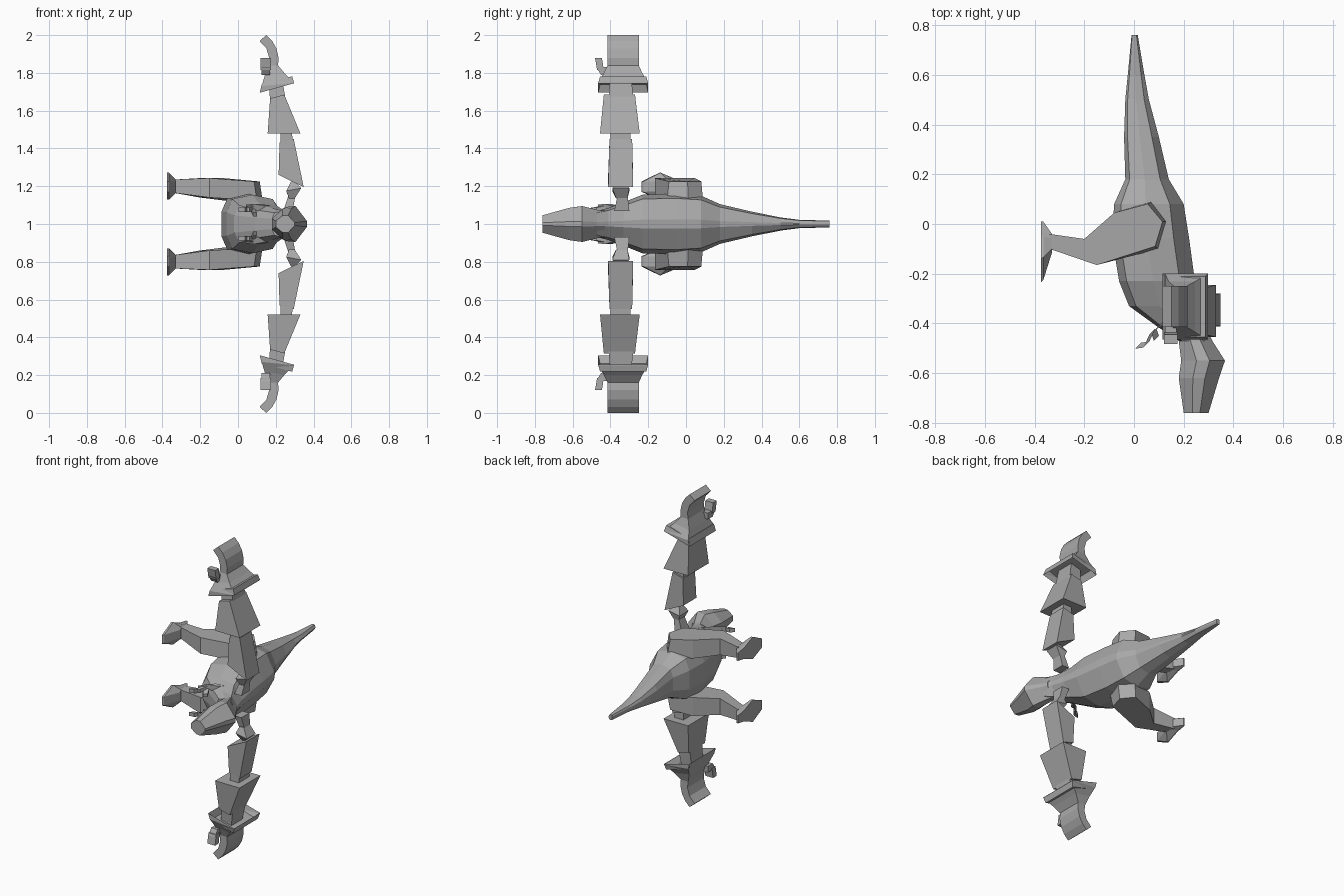
import bpy, bmesh
from mathutils import Vector

cube = bpy.data.objects.get("Cube")
if cube:
    bpy.data.objects.remove(cube, do_unlink=True)

gray = bpy.data.materials.new("mid_gray")
gray.use_nodes = True
gray.diffuse_color = (0.4, 0.4, 0.4, 1)
gray.node_tree.nodes["Principled BSDF"].inputs["Base Color"].default_value = (0.4, 0.4, 0.4, 1)
MID = 1.0  # symmetry plane height


def finish(bm, name):
    bmesh.ops.recalc_face_normals(bm, faces=bm.faces)
    mesh = bpy.data.meshes.new(name)
    bm.to_mesh(mesh)
    bm.free()
    mesh.materials.append(gray)
    obj = bpy.data.objects.new(name, mesh)
    bpy.context.collection.objects.link(obj)
    return obj


def loft(name, rings, pair=False, hollow=0):
    """Skin matching rings of points; pair also builds the mirrored part."""
    for side in ((1, -1) if pair else (1,)):
        bm = bmesh.new()
        loops = [[bm.verts.new((x, y, MID + side * z)) for x, y, z in r] for r in rings]
        n = len(loops[0])
        for a, b in zip(loops, loops[1:]):
            for i in range(n):
                j = (i + 1) % n
                bm.faces.new((a[i], a[j], b[j], b[i]))
        start = bm.faces.new(loops[0])
        bm.faces.new(loops[-1])
        bm.normal_update()
        if hollow:
            bmesh.ops.inset_individual(bm, faces=[start], thickness=0.015)
            for v in start.verts:
                v.co.z += side * hollow
        finish(bm, name + ("" if not pair else "_left" if side > 0 else "_right"))


def section(y, lo, hi, w, shape):
    half = [(lo + t * (hi - lo), y, k * w) for t, k in shape]
    return half + [(x, y, -z) for x, y, z in reversed(half)]


def block(z0, z1, bottom, top):
    """Two quads; each is x0, x1, y0, y1, with an optional z at x1."""
    rings = []
    for z, (x0, x1, y0, y1, *tilt) in ((z0, bottom), (z1, top)):
        zt = tilt[0] if tilt else z
        rings.append([(x0, y0, z), (x1, y0, zt), (x1, y1, zt), (x0, y1, z)])
    return rings


# Body and tail
TORSO = ((0, .4), (.1, .85), (.45, 1), (.8, .85), (1, .15))
body = [(.76, -.01, .015, .018), (.6, -.025, .042, .022), (.5, -.035, .06, .035),
        (.35, -.04, .1, .065), (.18, -.035, .14, .105), (.08, -.08, .2, .15),
        (-.06, -.088, .222, .16), (-.23, -.06, .245, .155),
        (-.33, -.02, .26, .115), (-.41, .09, .28, .085), (-.47, .18, .31, .07)]
loft("body", [section(*s, TORSO) for s in body])

# Head
SKULL = ((0, .35), (.35, .95), (.65, 1), (1, .15))
head = [(-.43, .16, .295, .07), (-.47, .18, .315, .075), (-.55, .19, .366, .095),
        (-.62, .18, .342, .085), (-.76, .2, .3, .046)]
loft("head", [section(*s, SKULL) for s in head])


# Legs: flat side profile with slightly smaller outer face
profile = [(.07, .09), (.13, .01), (.1, -.1), (-.15, -.165), (-.34, -.1),
           (-.34, -.04), (-.2, -.06), (-.08, .045)]
inner = [(x, y, .125 if x > -.1 else .14 if x > -.3 else .165) for x, y in profile]
outer = [(x - (.015 if x > 0 else 0), y * (.9 if x > 0 else 1),
          .225 if x > 0 else .243 if x > -.3 else .235) for x, y in profile]
loft("leg", [inner, outer], pair=True)

# Feet: ankle flaring to a pointed sole
sole = [(-.235, .17), (-.235, .225), (-.14, .272), (-.05, .235),
        (.01, .225), (.01, .175), (-.05, .165), (-.14, .13)]
ankle = [(-.115, .175), (-.115, .225), (-.1, .235), (-.06, .235),
         (-.04, .225), (-.04, .175), (-.06, .165), (-.1, .165)]
loft("foot", [[(-.375, y, z) for y, z in sole],
              [(-.365, y * .96, z) for y, z in sole],
              [(-.33, y, z) for y, z in ankle]], pair=True)


# Small chest arms and claws
def limb(name, points, r):
    loft(name, [[(x + dx * r, y + dx * r, z + dz * r)
                 for dx, dz in ((-1, -1), (1, -1), (1, 1), (-1, 1))]
                for x, y, z in points], pair=True)


limb("small_upper_arm", [(.15, -.38, .08), (.1, -.41, .09), (.06, -.45, .085)], .017)
limb("small_forearm", [(.075, -.43, .085), (.05, -.485, .075), (.015, -.49, .075)], .012)
limb("small_claw", [(.08, -.43, .07), (.09, -.46, .05)], .01)

# Shoulder joints
loft("shoulder_link", block(.07, .16, (.24, .29, -.38, -.3), (.27, .305, -.36, -.31)), pair=True)
joint = block(.135, .175, (.27, .3, -.37, -.31), (.255, .335, -.39, -.3, .19))
loft("shoulder_joint", joint + block(.175, .225, (.255, .335, -.39, -.3, .19),
                                     (.28, .3, -.36, -.33))[1:], pair=True)

# Large arm segments and connectors
loft("upper_arm", block(.26, .43, (.215, .348, -.412, -.28, .195),
                        (.22, .295, -.405, -.285, .45)), pair=True)
loft("elbow", block(.42, .5, (.225, .29, -.4, -.295), (.225, .285, -.4, -.295)), pair=True)
loft("forearm", block(.48, .665, (.157, .33, -.455, -.245),
                      (.17, .245, -.435, -.27, .685)), pair=True)
loft("wrist", block(.65, .79, (.17, .25, -.41, -.28, .67), (.16, .23, -.4, -.29)), pair=True)

# Flared cuff continuing into the curved hand
levels = [(.695, .115, .297, -.465, -.2, .745), (.73, .125, .297, -.465, -.2, .748),
          (.78, .14, .245, -.435, -.232, .8), (.84, .16, .212, -.415, -.25),
          (.88, .165, .215, -.415, -.25), (.93, .15, .203, -.415, -.25),
          (.965, .117, .18, -.415, -.25, .97), (.97, .115, .15, -.415, -.25, 1.0)]
hand = [block(z, z, tuple(q), tuple(q))[0] for z, *q in levels]
loft("hand", hand, pair=True, hollow=.04)

# Thumbs
loft("thumb_base", block(.79, .83, (.125, .17, -.45, -.4), (.125, .17, -.475, -.4)), pair=True)
loft("thumb_tip", block(.815, .88, (.12, .175, -.47, -.435), (.12, .175, -.482, -.445)), pair=True)
